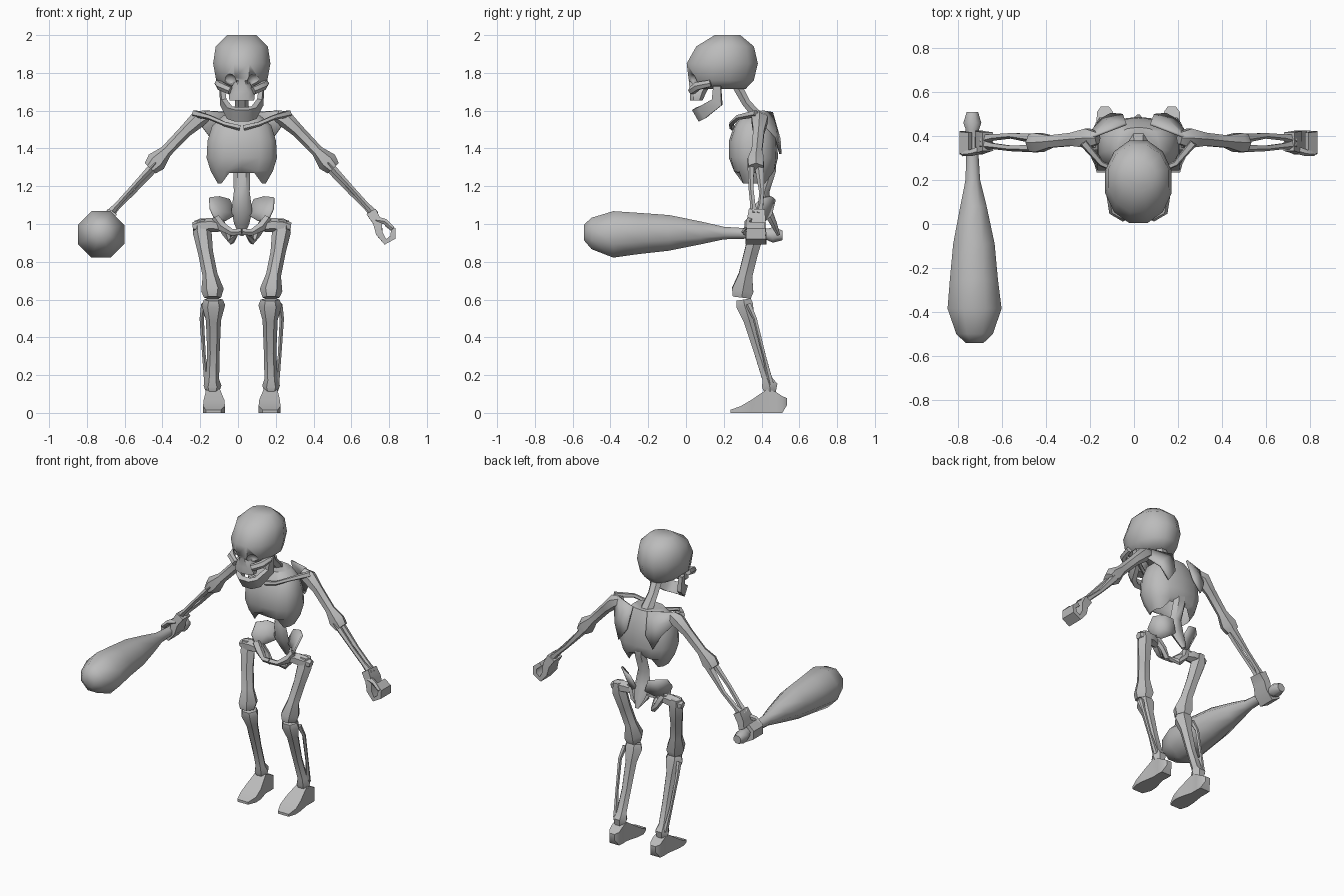
import bpy, bmesh, math
from mathutils import Vector

CX = 0.02  # body centre line

bone = bpy.data.materials.new("bone_grey")
bone.diffuse_color = (0.5, 0.5, 0.5, 1)


def finish(name, bm, mirror=False, x=CX, thick=0):
    bmesh.ops.recalc_face_normals(bm, faces=bm.faces)
    me = bpy.data.meshes.new(name)
    bm.to_mesh(me)
    bm.free()
    for p in me.polygons:
        p.use_smooth = True
    me.set_sharp_from_angle(angle=math.radians(48))
    me.materials.append(bone)
    ob = bpy.data.objects.new(name, me)
    ob.location.x = x
    bpy.context.collection.objects.link(ob)
    if thick:
        mod = ob.modifiers.new("thickness", 'SOLIDIFY')
        mod.thickness, mod.offset = thick, 0
    if mirror:
        ob.modifiers.new("mirror", 'MIRROR')
    return ob


def tube(name, pts, sides=6, ref=(0, 1, 0), axis=None, power=1.0,
         mirror=False, x=CX, open_first=False, edit=None):
    """Loft rings through points (x, y, z, radius along ref, other radius)."""
    bm = bmesh.new()
    cs = [Vector(p[:3]) for p in pts]
    rings = []
    turn = math.pi / sides
    grow = math.sqrt(2) if sides == 4 else 1
    for i, p in enumerate(pts):
        t = Vector(axis) if axis else cs[min(i + 1, len(cs) - 1)] - cs[max(i - 1, 0)]
        t.normalize()
        u = Vector(ref) - t * t.dot(Vector(ref))
        u.normalize()
        v = t.cross(u)
        ring = []
        for k in range(sides):
            a = turn + 2 * math.pi * k / sides
            c, s = math.cos(a), math.sin(a)
            c = math.copysign(abs(c) ** power, c) * p[3] * grow
            s = math.copysign(abs(s) ** power, s) * p[-1] * grow
            ring.append(bm.verts.new(cs[i] + u * c + v * s))
        rings.append(ring)
    for a, b in zip(rings, rings[1:]):
        for k in range(sides):
            n = (k + 1) % sides
            bm.faces.new((a[k], a[n], b[n], b[k]))
    if not open_first:
        bm.faces.new(rings[0])
    bm.faces.new(rings[-1])
    if edit:
        edit(bm)
    return finish(name, bm, mirror, x)


def plate(name, centre, rim):
    """Thin mirrored bone plate fanned around a centre point."""
    bm = bmesh.new()
    c = bm.verts.new(centre)
    vs = [bm.verts.new(p) for p in rim]
    for a, b in zip(vs, vs[1:] + vs[:1]):
        bm.faces.new((c, a, b))
    return finish(name, bm, True, thick=0.012)


UP = dict(ref=(1, 0, 0), axis=(0, 0, 1))

# Skull with eye sockets
skull = tube("skull", [(0, .19, 1.715, .085, .13), (0, .187, 1.76, .14, .178),
                       (0, .192, 1.85, .157, .195), (0, .207, 1.94, .143, .158),
                       (0, .22, 2.0, .08, .07)], sides=12, **UP)
bm = bmesh.new()
bmesh.ops.create_icosphere(bm, subdivisions=2, radius=.038)
bmesh.ops.translate(bm, verts=bm.verts, vec=(.066, .025, 1.758))
socket = finish("eye_socket_cutter", bm, True)
socket.hide_render = socket.hide_viewport = True
cut = skull.modifiers.new("sockets", 'BOOLEAN')
cut.operation, cut.object = 'DIFFERENCE', socket

# Face and jaw
tube("upper_jaw", [(0, .055, 1.655, .07, .035), (0, .065, 1.70, .075, .047),
                   (0, .08, 1.76, .035, .07)], sides=8, power=.8, **UP)
tube("cheekbone", [(.125, .13, 1.745, .02), (.112, .06, 1.73, .024),
                   (.06, .03, 1.705, .022)], sides=6, ref=(0, 0, 1), mirror=True)
tube("lower_jaw", [(-.105, .165, 1.73, .02, .012), (-.098, .165, 1.645, .03, .013),
                   (-.065, .085, 1.59, .035, .015), (-.03, .062, 1.58, .036, .015),
                   (.03, .062, 1.58, .036, .015), (.065, .085, 1.59, .035, .015),
                   (.098, .165, 1.645, .03, .013), (.105, .165, 1.73, .02, .012)],
     sides=4, ref=(0, -.5, .85))

# Spine and tail bone
tube("spine", [(0, .26, 1.75, .03, .04), (0, .32, 1.64, .026, .035),
               (0, .39, 1.56, .03, .045), (0, .45, 1.44, .032, .045),
               (0, .45, 1.28, .03, .045), (0, .415, 1.17, .03, .042),
               (0, .43, 1.07, .03, .055), (0, .465, 1.0, .02, .04),
               (0, .49, .94, .01, .012)], sides=6)


# Rib cage, open below with a notch at the breastbone and spine
def notch(bm):
    for v in bm.verts:
        if abs(v.co.x) < .07 and v.co.z < 1.29:
            v.co.z += .055 if v.co.z < 1.25 else .025


tube("rib_cage", [(0, .36, 1.215, .13, .085), (0, .36, 1.28, .168, .115),
                  (0, .357, 1.35, .19, .13), (0, .355, 1.44, .185, .128),
                  (0, .36, 1.52, .16, .105), (0, .365, 1.575, .10, .075)],
     sides=14, power=.8, open_first=True, edit=notch, **UP)

# Shoulder girdle
plate("shoulder_blade", (.135, .47, 1.52),
      [(.055, .455, 1.59), (.20, .40, 1.60), (.25, .37, 1.57),
       (.17, .475, 1.46), (.125, .50, 1.37), (.07, .495, 1.45)])
tube("collar_bone", [(.01, .245, 1.51, .016), (.09, .24, 1.53, .013),
                     (.17, .275, 1.565, .014), (.25, .37, 1.585, .02)],
     sides=5, ref=(0, 0, 1), mirror=True)

# Arms
tube("upper_arm", [(.185, .39, 1.575, .03), (.23, .39, 1.555, .05, .045),
                   (.30, .385, 1.49, .034), (.40, .375, 1.385, .032),
                   (.452, .37, 1.33, .05, .055), (.485, .37, 1.295, .045, .04)],
     mirror=True)
tube("forearm_inner", [(.455, .345, 1.325, .02), (.58, .345, 1.19, .014),
                       (.66, .355, 1.10, .015), (.705, .362, 1.05, .024)],
     sides=5, mirror=True)
tube("forearm_outer", [(.465, .39, 1.30, .026), (.58, .402, 1.165, .014),
                       (.66, .395, 1.09, .016), (.705, .385, 1.045, .026)],
     sides=5, mirror=True)
tube("curled_hand", [(.685, .375, 1.065, .042, .028), (.718, .372, 1.01, .05, .024),
                     (.728, .37, .95, .055, .018), (.76, .37, .905, .055, .015),
                     (.80, .37, .93, .053, .015), (.802, .37, .97, .05, .014),
                     (.765, .37, 1.0, .045, .013)], sides=4, mirror=True)
tube("thumb", [(.715, .34, 1.02, .02), (.76, .325, 1.012, .016),
               (.80, .32, .975, .012)], sides=5, mirror=True)

# Pelvis
plate("hip_wing", (.11, .425, 1.065),
      [(.03, .45, 1.05), (.065, .47, 1.13), (.12, .455, 1.145), (.17, .405, 1.14),
       (.165, .35, 1.08), (.13, .35, 1.0), (.08, .42, 1.02)])
tube("pubic_arch", [(.14, .365, 1.03, .03, .025), (.105, .35, .985, .026),
                    (.05, .32, .955, .018), (0, .31, .96, .018)],
     sides=5, mirror=True)
tube("sit_bone", [(.115, .375, 1.01, .025), (.085, .40, .95, .02),
                  (.055, .39, .91, .02), (.03, .33, .95, .014)],
     sides=5, mirror=True)

# Legs
tube("thigh_bone", [(.215, .38, 1.02, .035), (.21, .375, .96, .046, .05),
                    (.192, .345, .85, .042, .04), (.168, .315, .73, .042, .04),
                    (.155, .30, .65, .066, .06), (.155, .295, .61, .055, .045)],
     mirror=True)
tube("hip_joint", [(.26, .375, .985, .022), (.22, .375, .99, .042, .038),
                   (.16, .37, .995, .042, .038), (.108, .365, .985, .026)],
     mirror=True)
tube("shin_bone", [(.15, .305, .60, .045, .05), (.15, .31, .57, .052, .062),
                   (.15, .335, .49, .035, .04), (.15, .385, .32, .028, .033),
                   (.155, .43, .18, .03, .035), (.155, .443, .145, .048, .047),
                   (.155, .445, .11, .035, .035)], mirror=True)
tube("calf_bone", [(.20, .33, .575, .016), (.212, .365, .50, .012),
                   (.20, .415, .30, .010), (.183, .452, .15, .016)],
     sides=5, mirror=True)
tube("foot", [(.15, .235, .008, .04, .008), (.147, .29, .018, .058, .018),
              (.147, .345, .034, .055, .034), (.152, .43, .063, .036, .063),
              (.152, .475, .056, .038, .056), (.152, .51, .044, .036, .044),
              (.152, .535, .06, .018, .018)],
     sides=4, ref=(1, 0, 0), axis=(0, 1, 0), mirror=True)

# Club held in one hand
tube("club", [(-.725, -.54, .955, .045), (-.725, -.50, .95, .09),
              (-.725, -.385, .945, .133), (-.728, -.25, .95, .118),
              (-.728, -.09, .953, .102), (-.73, .08, .953, .065),
              (-.733, .20, .952, .036), (-.735, .32, .95, .03),
              (-.735, .43, .945, .033), (-.735, .46, .942, .044),
              (-.735, .51, .94, .028)],
     sides=8, ref=(1, 0, 0), axis=(0, 1, 0), x=0)
